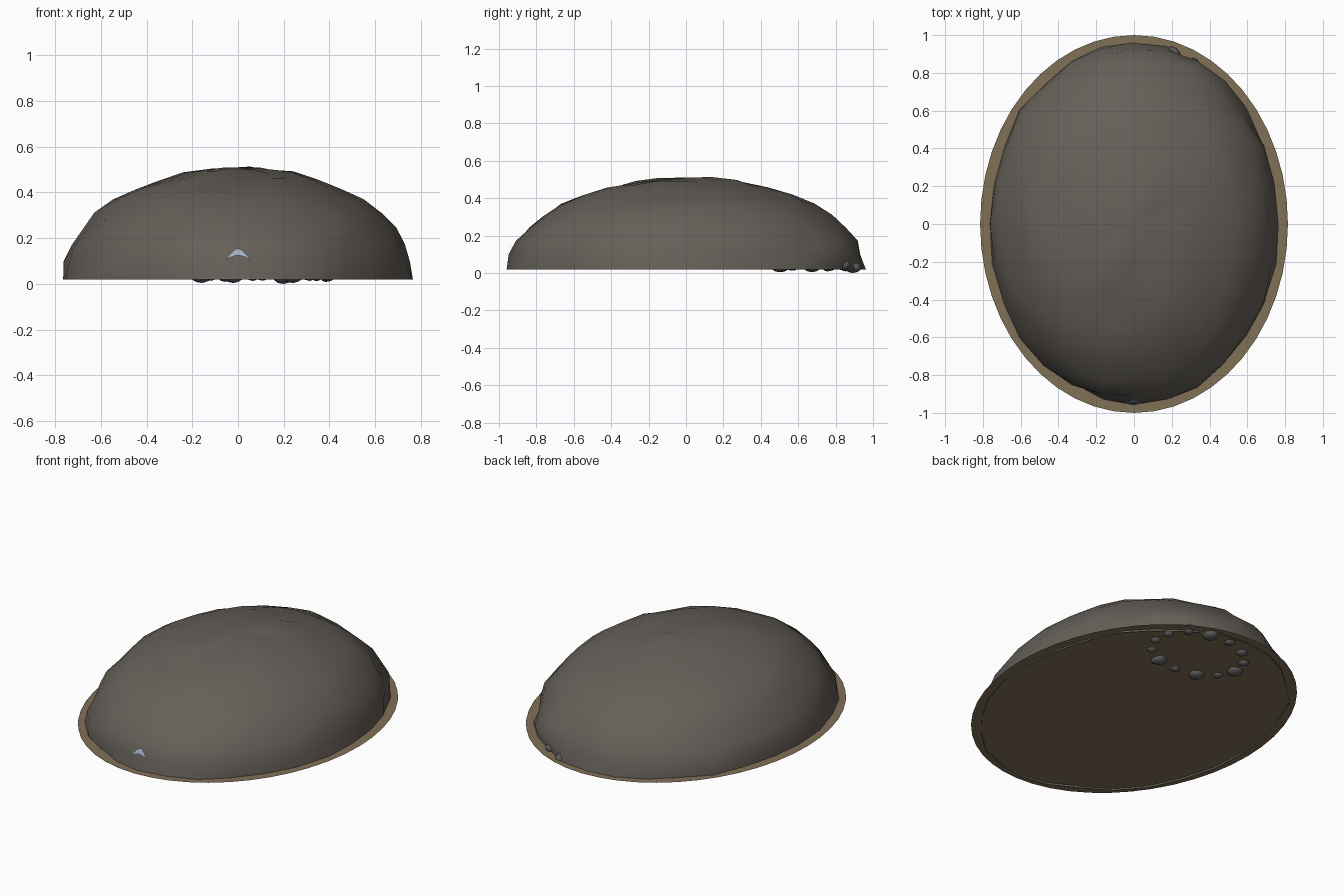
import bpy, bmesh, math, random
from mathutils import Vector, noise

if "Cube" in bpy.data.objects:
    bpy.data.objects.remove(bpy.data.objects["Cube"])

random.seed(4)


def material(name, color):
    m = bpy.data.materials.new(name)
    m.diffuse_color = (*color, 1)
    m.use_nodes = True
    m.node_tree.nodes["Principled BSDF"].inputs["Base Color"].default_value = m.diffuse_color
    return m


def make(name, bm, mat, smooth=True):
    bmesh.ops.recalc_face_normals(bm, faces=bm.faces)
    me = bpy.data.meshes.new(name)
    bm.to_mesh(me)
    bm.free()
    for p in me.polygons:
        p.use_smooth = smooth
    ob = bpy.data.objects.new(name, me)
    ob.data.materials.append(mat)
    bpy.context.collection.objects.link(ob)
    return ob


rock = material("rock", (0.13, 0.115, 0.098))
earth = material("earth", (0.22, 0.165, 0.095))
stone = material("stone", (0.11, 0.11, 0.11))
pale = material("pale", (0.36, 0.44, 0.52))

# Rock dome: half ellipsoid of rings, roughened by noise, open at the base
SEG, RINGS = 28, 10
bm = bmesh.new()
rows = []
for r in range(RINGS):
    el = math.pi / 2 * r / RINGS
    row = []
    for s in range(SEG):
        a = math.tau * s / SEG
        d = Vector((math.cos(a) * math.cos(el), math.sin(a) * math.cos(el), math.sin(el)))
        k = 1 + 0.03 * noise.noise(d * 4.0) + random.uniform(-0.008, 0.008)
        row.append(bm.verts.new((0.768 * d.x * k, 0.957 * d.y * k, 0.02 + 0.49 * d.z * k)))
    rows.append(row)
top = bm.verts.new((0, 0, 0.51))
for r in range(RINGS):
    for s in range(SEG):
        t = (s + 1) % SEG
        if r < RINGS - 1:
            bm.faces.new((rows[r][s], rows[r][t], rows[r + 1][t], rows[r + 1][s]))
        else:
            bm.faces.new((rows[r][s], rows[r][t], top))
make("rock_dome", bm, rock)

# Thin earth floor
bm = bmesh.new()
bmesh.ops.create_circle(bm, cap_ends=True, segments=48, radius=1)
for v in bm.verts:
    v.co = (v.co.x * 0.815, v.co.y, 0.03)
make("earth_floor", bm, earth, False)

# Ring of stones sunk through the floor at the back
COUNT = 13
for i in range(COUNT):
    a = math.tau * (i + 0.5) / COUNT - math.pi / 2 + 0.2
    big = i in (0, 5, 9, 11)
    w = 0.046 if big else random.uniform(0.03, 0.036)
    low = 0.0 if i == 5 else (0.004 if big else random.uniform(0.008, 0.014))
    bm = bmesh.new()
    bmesh.ops.create_icosphere(bm, subdivisions=2, radius=1)
    for v in bm.verts:
        k = 1 + 0.15 * noise.noise(v.co * 1.5 + Vector((i * 7.3, 0, 0)))
        v.co = Vector((v.co.x * w * k, v.co.y * w * k, v.co.z * 0.03))
    base = min(v.co.z for v in bm.verts)
    for v in bm.verts:
        v.co += Vector((0.12 + 0.28 * math.cos(a), 0.69 + 0.21 * math.sin(a), low - base))
    make(f"ring_stone_{i + 1}", bm, stone)

# Pale crescent lying on the front of the dome
bm = bmesh.new()
N = 10
pairs = []
for i in range(N + 1):
    t = -1 + 2 * i / N
    x = 0.056 * t
    hi = 0.102 + 0.053 * (1 - abs(t) ** 1.6)
    lo = 0.102 + 0.022 * (1 - t * t)
    pairs.append([bm.verts.new((x, -0.968 * math.sqrt(1 - ((z - 0.02) / 0.49) ** 2), z))
                  for z in (lo, hi + 0.0005)])
for p, q in zip(pairs, pairs[1:]):
    bm.faces.new((p[0], q[0], q[1], p[1]))
make("front_crescent", bm, pale)
